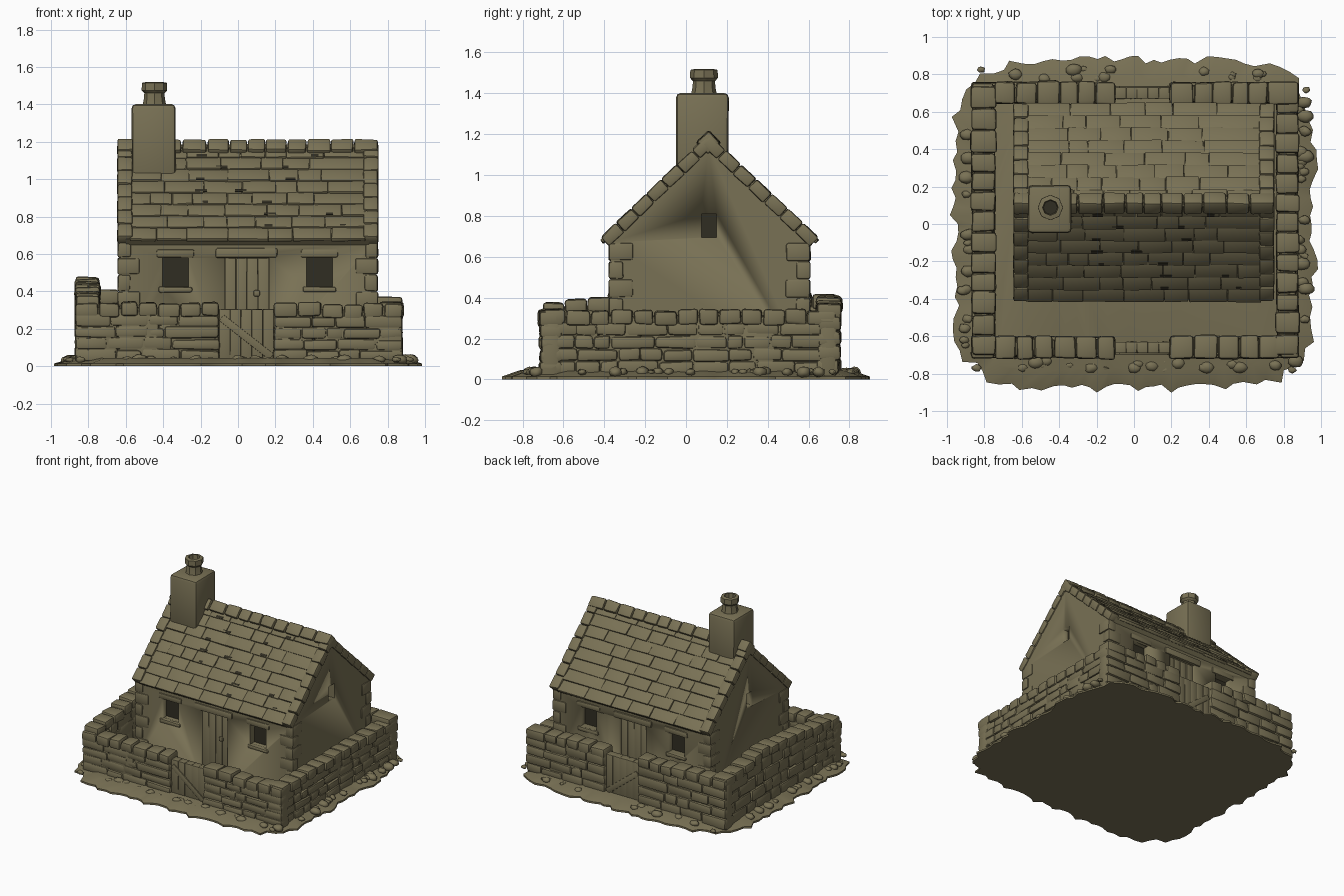
import bpy, bmesh, math, random
from mathutils import Vector, Matrix

random.seed(4)
rnd = random.uniform
if "Cube" in bpy.data.objects:
    bpy.data.objects.remove(bpy.data.objects["Cube"], do_unlink=True)


def material(name, rgb):
    m = bpy.data.materials.new(name)
    m.use_nodes = True
    m.diffuse_color = (*rgb, 1)
    bsdf = next(n for n in m.node_tree.nodes if n.type == 'BSDF_PRINCIPLED')
    bsdf.inputs["Base Color"].default_value = (*rgb, 1)
    bsdf.inputs["Roughness"].default_value = 0.9
    return m


STONE = material("olive stone", (0.19, 0.165, 0.09))
DARK = material("dark opening", (0.03, 0.027, 0.016))


def finish(name, bm, mat=STONE, angle=40):
    bmesh.ops.recalc_face_normals(bm, faces=bm.faces)
    me = bpy.data.meshes.new(name)
    bm.to_mesh(me)
    bm.free()
    me.materials.append(mat)
    ob = bpy.data.objects.new(name, me)
    bpy.context.collection.objects.link(ob)
    bpy.ops.object.select_all(action='DESELECT')
    ob.select_set(True)
    bpy.context.view_layer.objects.active = ob
    bpy.ops.object.shade_smooth_by_angle(angle=math.radians(angle))
    return ob


def blocks(name, items, bevel=0.012, jitter=0.004, mat=STONE):
    """One object from (centre, size, rotation about x) boxes."""
    bm = bmesh.new()
    for centre, size, rot in items:
        m = (Matrix.Translation(centre) @ Matrix.Rotation(rot, 4, 'X')
             @ Matrix.Diagonal((*size, 1)))
        for v in bmesh.ops.create_cube(bm, size=1, matrix=m)["verts"]:
            v.co += Vector((rnd(-1, 1), rnd(-1, 1), rnd(-1, 1))) * jitter
    if bevel:
        bmesh.ops.bevel(bm, geom=bm.edges[:], offset=bevel, segments=2,
                        profile=0.5, affect='EDGES', clamp_overlap=True)
    return finish(name, bm, mat)


def span(a, b, x0, x1, y0, y1):
    """Box given by its limits in z, x and y."""
    return (((x0 + x1) / 2, (y0 + y1) / 2, (a + b) / 2), (x1 - x0, y1 - y0, b - a), 0)


def cuts(a, b, small, large):
    """Random neighbouring intervals filling a to b."""
    out = [a]
    while b - out[-1] > large * 1.4:
        out.append(out[-1] + rnd(small, large))
    out.append(b)
    return list(zip(out, out[1:]))


def level(t, keys):
    """Linear interpolation through (position, height) keys."""
    for (p, h), (q, k) in zip(keys, keys[1:]):
        if t <= q:
            return h + (k - h) * max(0, t - p) / (q - p)
    return keys[-1][1]


# Ground slab with a ragged rim
bm = bmesh.new()
N, rings = 130, []
ragged = [rnd(0.965, 1.02) for _ in range(N)]
for scale, z in ((1, 0), (1, 0.014), (0.9, 0.045)):
    ring = []
    for i in range(N):
        a = math.tau * i / N
        c, s = math.cos(a), math.sin(a)
        r = (abs(c / 0.97) ** 5.5 + abs(s / 0.885) ** 5.5) ** (-1 / 5.5)
        r *= scale * ragged[i]
        ring.append(bm.verts.new((max(-1, min(1, r * c)), r * s, z)))
    rings.append(ring)
for low, high in zip(rings, rings[1:]):
    for i in range(N):
        j = (i + 1) % N
        bm.faces.new((low[i], low[j], high[j], high[i]))
bm.faces.new(rings[0])
bm.faces.new(rings[-1])
finish("ground", bm)


# Dry stone yard walls: coursed rubble, a solid core and a rounded coping
def wall(name, along_x, a, b, inner, outer, keys):
    lo, hi = min(inner, outer), max(inner, outer)
    items = []

    def add(u0, u1, z0, z1, grow=0.0):
        e0, e1 = lo - grow + rnd(0, 0.01), hi + grow - rnd(0, 0.01)
        lim = (u0, u1, e0, e1) if along_x else (e0, e1, u0, u1)
        items.append(span(z0, z1, *lim))

    for u0, u1 in cuts(a, b, 0.2, 0.3):
        add(u0, u1, 0.01, level((u0 + u1) / 2, keys) - 0.03, -0.012)
    for row in range(4):
        for u0, u1 in cuts(a, b, 0.08, 0.22):
            body = level((u0 + u1) / 2, keys) - 0.09
            z0 = 0.025 + body * row / 4
            add(u0, u1, z0, z0 + body / 4 + rnd(-0.006, 0.006))
    for u0, u1 in cuts(a, b, 0.09, 0.13):
        top = level((u0 + u1) / 2, keys) + rnd(-0.008, 0.008)
        add(u0 + 0.002, u1 - 0.002, top - 0.075, top, 0.006)
    blocks(name, items, 0.016, 0.005)


front = ((-0.87, 0.345), (0.88, 0.33))
back = ((-0.87, 0.41), (0.88, 0.37))
wall("front_wall_right", True, -0.87, -0.1, -0.6, -0.72, front)
wall("front_wall_left", True, 0.19, 0.88, -0.6, -0.72, front)
wall("back_wall_right", True, -0.87, -0.1, 0.64, 0.76, back)
wall("back_wall_left", True, 0.19, 0.88, 0.64, 0.76, back)
wall("left_side_wall", False, -0.7, 0.74, 0.76, 0.88, ((-0.7, 0.34), (0.74, 0.345)))
wall("right_side_wall", False, -0.7, 0.74, -0.74, -0.87,
     ((-0.7, 0.36), (-0.37, 0.42), (0.2, 0.475), (0.74, 0.41)))

# Plank gates with a diagonal brace
for name, y, side, top in (("front_gate", -0.66, -1, 0.305), ("back_gate", 0.7, 1, 0.34)):
    planks = [span(0.03, top, -0.1 + 0.058 * i, -0.042 + 0.058 * i, y - 0.03, y + 0.03)
              for i in range(5)]
    blocks(name, planks, 0.003, 0.001)
    brace = blocks(name + "_brace", [((0, 0, 0), (0.34, 0.012, 0.04), 0)], 0.003, 0)
    brace.location = (0.045, y + side * 0.032, 0.155)
    brace.rotation_euler = (0, math.radians(38), 0)

# Loose stones along the foot of the walls
bm = bmesh.new()
for k in range(80):
    t, s = rnd(-1, 1), random.choice((-1, 1))
    off = rnd(0.0, 0.06)
    if k % 2:
        p = (t * 0.88, 0.02 + s * (0.75 + off), 0.035)
    else:
        p = (s * (0.88 + off * 0.7), t * 0.74, 0.035)
    size = rnd(0.014, 0.036)
    m = Matrix.Translation(p) @ Matrix.Diagonal((size * 1.3, size, size * 0.8, 1))
    for v in bmesh.ops.create_icosphere(bm, subdivisions=2, radius=1, matrix=m)["verts"]:
        v.co += Vector((rnd(-1, 1), rnd(-1, 1), rnd(-1, 1))) * 0.003
finish("loose_stones", bm, angle=60)

# House body: gabled prism
bm = bmesh.new()
gable = ((-0.37, 0.02), (-0.37, 0.67), (0.11, 1.14), (0.6, 0.67), (0.6, 0.02))
ends = [[bm.verts.new((x, y, z)) for y, z in gable] for x in (-0.635, 0.74)]
for e in ends:
    bm.faces.new(e)
for i in range(5):
    j = (i + 1) % 5
    bm.faces.new((ends[0][i], ends[0][j], ends[1][j], ends[1][i]))
house = finish("house_body", bm)

# Openings: recesses, dark panes, lintels and sills
holes, panes, trims, doors = [], [], [], []
for y, s in ((-0.37, -1), (0.6, 1)):
    def slab(z0, z1, x0, x1, d0, d1):
        p, q = sorted((y + s * d0, y + s * d1))
        return span(z0, z1, x0, x1, p, q)
    for x in (-0.335, 0.435):
        holes.append(slab(0.425, 0.58, x - 0.07, x + 0.07, -0.06, 0.05))
        panes.append(slab(0.42, 0.585, x - 0.075, x + 0.075, -0.062, -0.054))
        trims += [slab(0.58, 0.625, x - 0.1, x + 0.1, -0.03, 0.008),
                  slab(0.395, 0.425, x - 0.09, x + 0.09, -0.03, 0.012)]
    holes.append(slab(0.04, 0.58, -0.07, 0.165, -0.035, 0.05))
    trims.append(slab(0.58, 0.63, -0.12, 0.21, -0.03, 0.01))
    doors += [slab(0.04, 0.578, -0.068 + 0.058 * i, -0.011 + 0.058 * i, -0.045, -0.02)
              for i in range(4)]
for x, s in ((-0.635, -1), (0.74, 1)):
    holes.append(span(0.695, 0.81, x - 0.055, x + 0.055, 0.075, 0.15))
    px = x - s * 0.055
    panes.append(span(0.69, 0.815, px - 0.004, px + 0.004, 0.07, 0.155))
cutter = blocks("opening_cutter", holes, 0, 0)
cutter.hide_render = True
mod = house.modifiers.new("openings", 'BOOLEAN')
mod.operation, mod.solver, mod.object = 'DIFFERENCE', 'EXACT', cutter
bpy.context.view_layer.objects.active = house
bpy.ops.object.modifier_apply(modifier=mod.name)
bpy.data.objects.remove(cutter, do_unlink=True)
blocks("window_panes", panes, 0, 0, DARK)
blocks("lintels_and_sills", trims, 0.01, 0.003)
blocks("doors", doors, 0.004, 0.001)
blocks("door_latch", [((0.1, -0.35, 0.39), (0.035, 0.03, 0.035), 0)], 0.01, 0)

# Corner stones, alternating long and short
quoins = []
for x, sx in ((-0.635, 1), (0.74, -1)):
    for y, sy in ((-0.37, 1), (0.6, -1)):
        for k in range(7):
            lx, ly = (0.12, 0.07) if k % 2 else (0.07, 0.12)
            z = 0.04 + k * 0.09
            quoins.append(((x + sx * (lx / 2 - 0.008), y + sy * (ly / 2 - 0.008), z + 0.045),
                           (lx, ly, 0.088), 0))
blocks("corner_stones", quoins, 0.012, 0.003)

# Roof: base boards, overlapping slate courses and raised gable copings
boards, slates, coping, gaps = [], [], [], []
ROWS = 8
for eave, sign in ((-0.41, 1), (0.64, -1)):
    start, apex = Vector((0, eave, 0.685)), Vector((0, 0.11, 1.185))
    up = (apex - start).normalized()
    length = (apex - start).length
    normal = Vector((0, -sign * up.z, abs(up.y)))
    pitch = sign * math.atan2(up.z, abs(up.y))

    def on_roof(x, v, n):
        return Vector((x, 0, 0)) + start + up * v + normal * n
    boards.append((on_roof(0.05, length / 2, -0.03), (1.3, length, 0.04), pitch))
    step = length / ROWS
    for r in range(ROWS):
        for x0, x1 in cuts(-0.58, 0.68, 0.1, 0.24):
            slates.append((on_roof((x0 + x1) / 2, (r + 0.5) * step, -0.012 + rnd(-0.002, 0.002)),
                           (x1 - x0 - 0.002, step * 1.2, 0.022), pitch - sign * 0.1))
        if sign > 0 and r:
            for _ in range(2):
                gaps.append((on_roof(rnd(-0.3, 0.6), r * step + 0.004, 0.002),
                             (rnd(0.03, 0.07), 0.018, 0.006), pitch))
    for x in (-0.605, 0.71):
        for k in range(7):
            coping.append((on_roof(x, (k + 0.5) * length / 7, -0.018),
                           (0.08, length / 7 - 0.002, 0.062), pitch))
blocks("roof_boards", boards, 0, 0)
blocks("roof_slates", slates, 0.004, 0.003)
blocks("slate_gaps", gaps, 0, 0, DARK)
blocks("gable_copings", coping, 0.012, 0.003)
blocks("ridge_stones", [(((a + b) / 2, 0.11, 1.158), (b - a - 0.004, 0.085, 0.085), math.pi / 4)
                        for a, b in cuts(-0.645, 0.75, 0.09, 0.14)], 0.012, 0.004)

# Chimney stack and its hollow pot
blocks("chimney_stack", [span(1.0, 1.4, -0.567, -0.333, -0.047, 0.207)], 0.022, 0.003)
bm = bmesh.new()
profile = ((0.066, 1.38), (0.056, 1.43), (0.054, 1.46), (0.068, 1.475),
           (0.067, 1.515), (0.042, 1.52), (0.036, 1.42))
rings = [[bm.verts.new((-0.447 + r * math.cos(math.tau * i / 8),
                        0.088 + r * math.sin(math.tau * i / 8), z)) for i in range(8)]
         for r, z in profile]
for low, high in zip(rings, rings[1:]):
    for i in range(8):
        j = (i + 1) % 8
        bm.faces.new((low[i], low[j], high[j], high[i]))
finish("chimney_pot", bm)
bm = bmesh.new()
bmesh.ops.create_circle(bm, cap_ends=True, segments=8, radius=0.038,
                        matrix=Matrix.Translation((-0.447, 0.088, 1.45)))
finish("pot_opening", bm, DARK)
